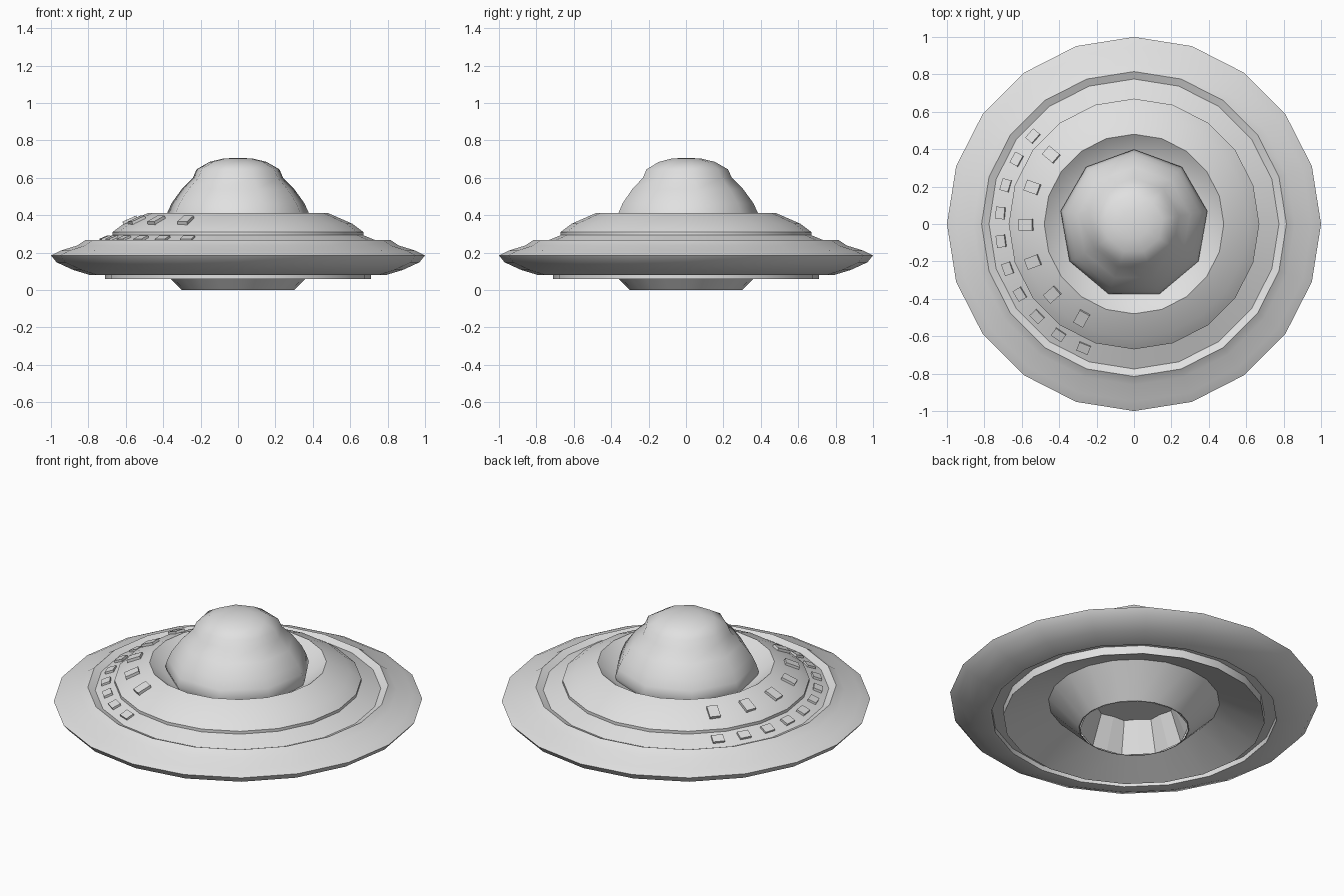
import bpy, bmesh, math
from mathutils import Matrix, Vector

if "Cube" in bpy.data.objects:
    bpy.data.objects.remove(bpy.data.objects["Cube"])

grey = bpy.data.materials.new("light_grey")
grey.diffuse_color = (0.75, 0.75, 0.75, 1)
grey.use_nodes = True
grey.node_tree.nodes["Principled BSDF"].inputs["Base Color"].default_value = grey.diffuse_color


def finish(bm, name, angle=30):
    me = bpy.data.meshes.new(name)
    bm.to_mesh(me)
    bm.free()
    me.materials.append(grey)
    ob = bpy.data.objects.new(name, me)
    bpy.context.collection.objects.link(ob)
    if angle:
        bpy.ops.object.select_all(action='DESELECT')
        ob.select_set(True)
        bpy.context.view_layer.objects.active = ob
        bpy.ops.object.shade_smooth_by_angle(angle=math.radians(angle))
    return ob


def lathe(name, profile, sides, start=0.0, angle=30):
    """Revolve (radius, z) points; travelling outward then up gives outward normals."""
    bm = bmesh.new()
    rings = []
    for r, z in profile:
        if r == 0:
            rings.append([bm.verts.new((0, 0, z))] * sides)
        else:
            a = [start + math.tau * k / sides for k in range(sides)]
            rings.append([bm.verts.new((r * math.cos(t), r * math.sin(t), z)) for t in a])
    for lo, hi in zip(rings, rings[1:]):
        for k in range(sides):
            n = (k + 1) % sides
            quad = list(dict.fromkeys((lo[k], lo[n], hi[n], hi[k])))
            bm.faces.new(quad)
    return finish(bm, name, angle)


# underside: engine hub cone, sloped belly and its lip
lathe("underside", [(0.295, 0.0), (0.30, 0.0), (0.465, 0.165), (0.71, 0.06),
                    (0.71, 0.11), (0.775, 0.11)], 20)

# main saucer hull with rim and the groove around the deck
lathe("saucer_hull", [(0.775, 0.11), (0.775, 0.08), (0.79, 0.08), (0.88, 0.107),
                      (0.97, 0.148), (1.0, 0.185), (0.95, 0.21), (0.86, 0.238),
                      (0.815, 0.268), (0.775, 0.25), (0.67, 0.293)], 20)

# raised deck with the collar sloping down to the dome
lathe("upper_deck", [(0.67, 0.293), (0.67, 0.31), (0.61, 0.355), (0.48, 0.412),
                     (0.40, 0.35), (0.33, 0.33)], 20)

# dome
lathe("dome", [(0.38, 0.33), (0.398, 0.37), (0.383, 0.415), (0.36, 0.465),
               (0.305, 0.54), (0.245, 0.60), (0.225, 0.645), (0.155, 0.685),
               (0.08, 0.703), (0, 0.707)], 9, math.pi / 2, 60)

# engine recess: ceiling plus pleated wall panels
bm = bmesh.new()
N = 20
top, bot = [], []
for k in range(N):
    t = math.tau * (k + 0.5) / N
    rt, rb = (0.235, 0.298) if k % 2 else (0.215, 0.285)
    top.append(bm.verts.new((rt * math.cos(t), rt * math.sin(t), 0.18)))
    bot.append(bm.verts.new((rb * math.cos(t), rb * math.sin(t), 0.0)))
for k in range(N):
    n = (k + 1) % N
    bm.faces.new((top[k], top[n], bot[n], bot[k]))
bm.faces.new(top[::-1])
finish(bm, "engine_recess", 0)


# raised window plates on the left side
def plates(name, angles, r, z, slope, size):
    bm = bmesh.new()
    for deg in angles:
        m = (Matrix.Rotation(math.radians(deg), 4, 'Z') @ Matrix.Translation((r, 0, z))
             @ Matrix.Rotation(slope, 4, 'Y') @ Matrix.Diagonal(Vector((*size, 1))))
        bmesh.ops.create_cube(bm, size=1, matrix=m)
    finish(bm, name, 0)


plates("deck_windows", [140 + 20.2 * k for k in range(6)], 0.575, 0.368,
       math.atan2(0.057, 0.13), (0.08, 0.06, 0.03))
plates("groove_windows", [139 + 12.1 * k for k in range(10)], 0.715, 0.273,
       math.atan2(0.043, 0.105), (0.05, 0.065, 0.022))
